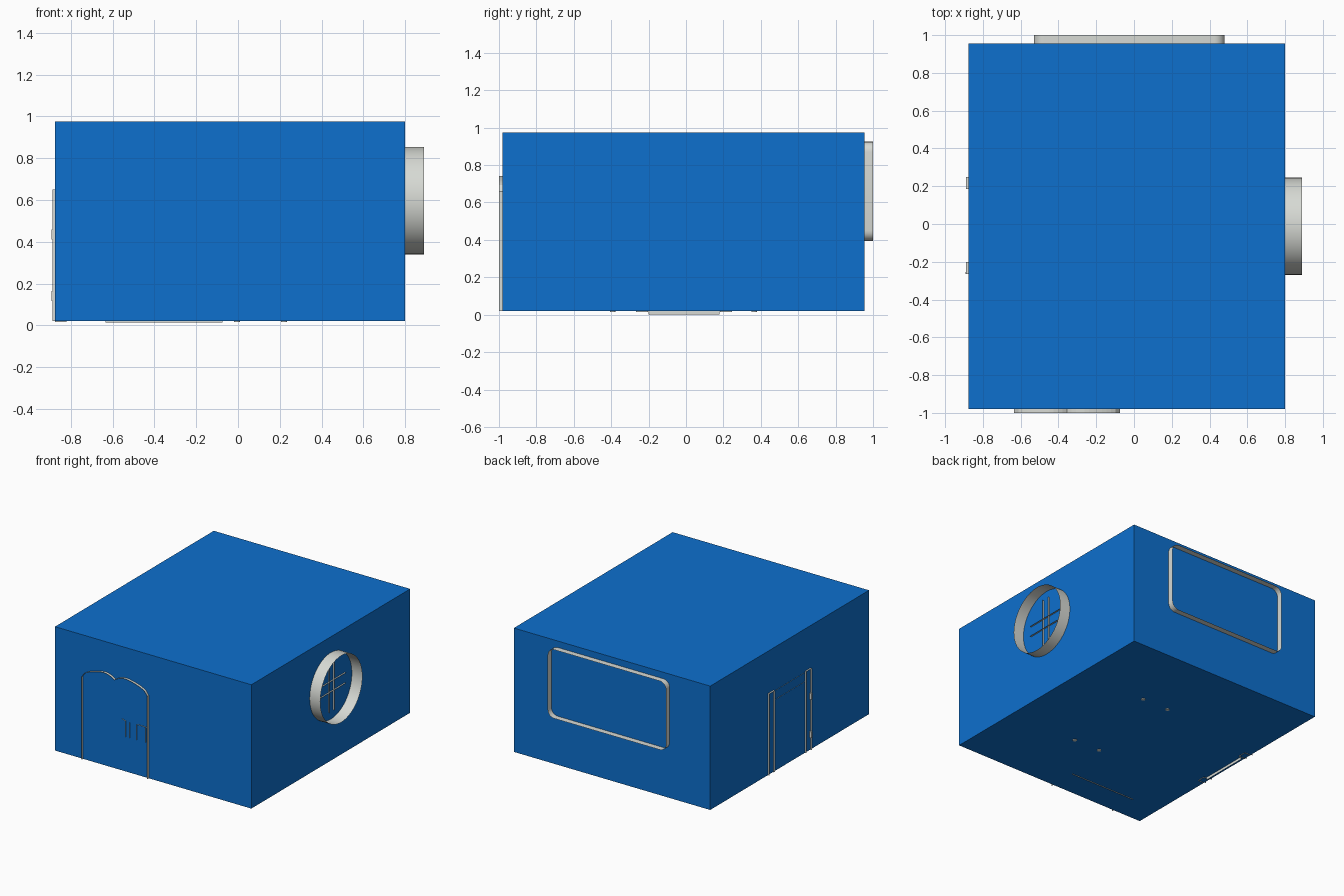
import bpy, bmesh
from math import sin, cos, pi
from mathutils import Vector

if "Cube" in bpy.data.objects:
    bpy.data.objects.remove(bpy.data.objects["Cube"], do_unlink=True)


def material(name, rgb):
    m = bpy.data.materials.new(name)
    m.use_nodes = True
    m.diffuse_color = (*rgb, 1)
    m.node_tree.nodes["Principled BSDF"].inputs["Base Color"].default_value = (*rgb, 1)
    return m


BLUE = material("wall blue", (0.004, 0.162, 0.617))
GREY = material("trim grey", (0.68, 0.70, 0.66))


def finish(bm, name, mat, smooth=False):
    mesh = bpy.data.meshes.new(name)
    bm.to_mesh(mesh)
    bm.free()
    ob = bpy.data.objects.new(name, mesh)
    mesh.materials.append(mat)
    bpy.context.collection.objects.link(ob)
    if smooth:
        bpy.ops.object.select_all(action='DESELECT')
        ob.select_set(True)
        bpy.context.view_layer.objects.active = ob
        bpy.ops.object.shade_smooth_by_angle(angle=0.6)
    return ob


def box(name, lo, hi, mat):
    bm = bmesh.new()
    bmesh.ops.create_cube(bm, size=1)
    lo, hi = Vector(lo), Vector(hi)
    for v in bm.verts:
        v.co = (lo + hi) / 2 + v.co * (hi - lo)
    return finish(bm, name, mat)


def ribbons(name, paths, depth, closed=False, smooth=False):
    """Sheet-thin bands: each path is swept along the depth vector."""
    bm = bmesh.new()
    for path in paths:
        a = [bm.verts.new(p) for p in path]
        b = [bm.verts.new(Vector(p) + Vector(depth)) for p in path]
        n = len(path)
        for i in range(n if closed else n - 1):
            j = (i + 1) % n
            bm.faces.new((a[i], a[j], b[j], b[i]))
    return finish(bm, name, GREY, smooth)


# Room shell
X0, X1, Y0, Y1, Z0, Z1 = -0.875, 0.80, -0.98, 0.955, 0.02, 0.975
box("room_shell", (X0, Y0, Z0), (X1, Y1, Z1), BLUE)

# Front door outline with a double-arched top
left, right, side_top = -0.635, -0.075, 0.66
arch = []
for i in range(25):
    t = i / 24
    rise = 0.09 * sin(pi * t) ** 0.5 if 0 < t < 1 else 0
    dip = 0.04 * max(0, 1 - abs(t - 0.5) / 0.2) ** 2
    arch.append((left + (right - left) * t, Y0, side_top + rise - dip))
ribbons("front_door_edge", [[(left, Y0, Z0)] + arch + [(right, Y0, Z0)]], (0, -0.02, 0))

# Front door latch
latch = [[(x, Y0, 0.29), (x, Y0, 0.41)] for x in (-0.268, -0.234, -0.175, -0.10)]
latch += [[(-0.30, Y0, 0.42), (-0.268, Y0, 0.41)], [(-0.175, Y0, 0.41), (-0.08, Y0, 0.41)]]
ribbons("front_door_latch", latch, (0, -0.006, 0))
ribbons("front_door_sill", [[(left, -0.77, Z0), (right, -0.77, Z0)]], (0, 0, -0.006))

# Round window rim
CY, CZ, R = -0.012, 0.597, 0.257
rim = [(X1, CY + R * cos(2 * pi * i / 48), CZ + R * sin(2 * pi * i / 48)) for i in range(48)]
ribbons("round_window_rim", [rim], (0.09, 0, 0), closed=True, smooth=True)

# Round window cross bars
bars = []
for s in (-1, 1):
    bars.append([(X1, CY + s * 0.03, CZ - 0.195), (X1, CY + s * 0.03, CZ + 0.195)])
    bars.append([(X1, CY - 0.17, CZ + s * 0.04), (X1, CY + 0.17, CZ + s * 0.04)])
ribbons("round_window_bars", bars, (0.012, 0, 0))

# Back window rim with rounded corners
cx, cz, hw, hh, r = -0.025, 0.66, 0.505, 0.265, 0.055
rim = []
for k, (sx, sz) in enumerate(((1, 1), (-1, 1), (-1, -1), (1, -1))):
    for i in range(7):
        a = pi / 2 * (k + i / 6)
        rim.append((cx + sx * (hw - r) + r * cos(a), Y1, cz + sz * (hh - r) + r * sin(a)))
ribbons("back_window_rim", [rim], (0, 0.045, 0), closed=True, smooth=True)

# Side doorway jambs and lintel edges
jambs = [[(X0, a, Z0), (X0, a, 0.65), (X0, b, 0.65), (X0, b, Z0)]
         for a, b in ((-0.265, -0.20), (0.185, 0.25))]
ribbons("side_door_jambs", jambs, (-0.014, 0, 0))
ribbons("side_door_lintel", [[(X0, -0.20, z), (X0, 0.185, z)] for z in (0.57, 0.64)],
        (-0.002, 0, 0))

# Side door hinges, feet and threshold
for i, z in enumerate((0.14, 0.435)):
    box(f"side_door_hinge_{i}", (-0.893, -0.264, z - 0.024), (X0, -0.254, z + 0.024), GREY)
for i, y in enumerate((-0.235, 0.215)):
    ribbons(f"side_door_foot_{i}", [[(X0, y - 0.032, Z0), (-0.82, y - 0.032, Z0),
            (-0.82, y + 0.032, Z0), (X0, y + 0.032, Z0)]], (0, 0, -0.005))
ribbons("side_door_threshold", [[(-0.84, -0.20, Z0), (-0.84, 0.18, Z0)]], (0, 0, -0.02))

# Four small furniture feet under the floor
for i, x in enumerate((-0.005, 0.22)):
    for j, y in enumerate((-0.392, 0.364)):
        bm = bmesh.new()
        bmesh.ops.create_cone(bm, cap_ends=True, segments=12, radius1=0.015, radius2=0.015, depth=0.01)
        bmesh.ops.translate(bm, verts=bm.verts, vec=(x, y, Z0))
        finish(bm, f"furniture_foot_{i}{j}", GREY)
